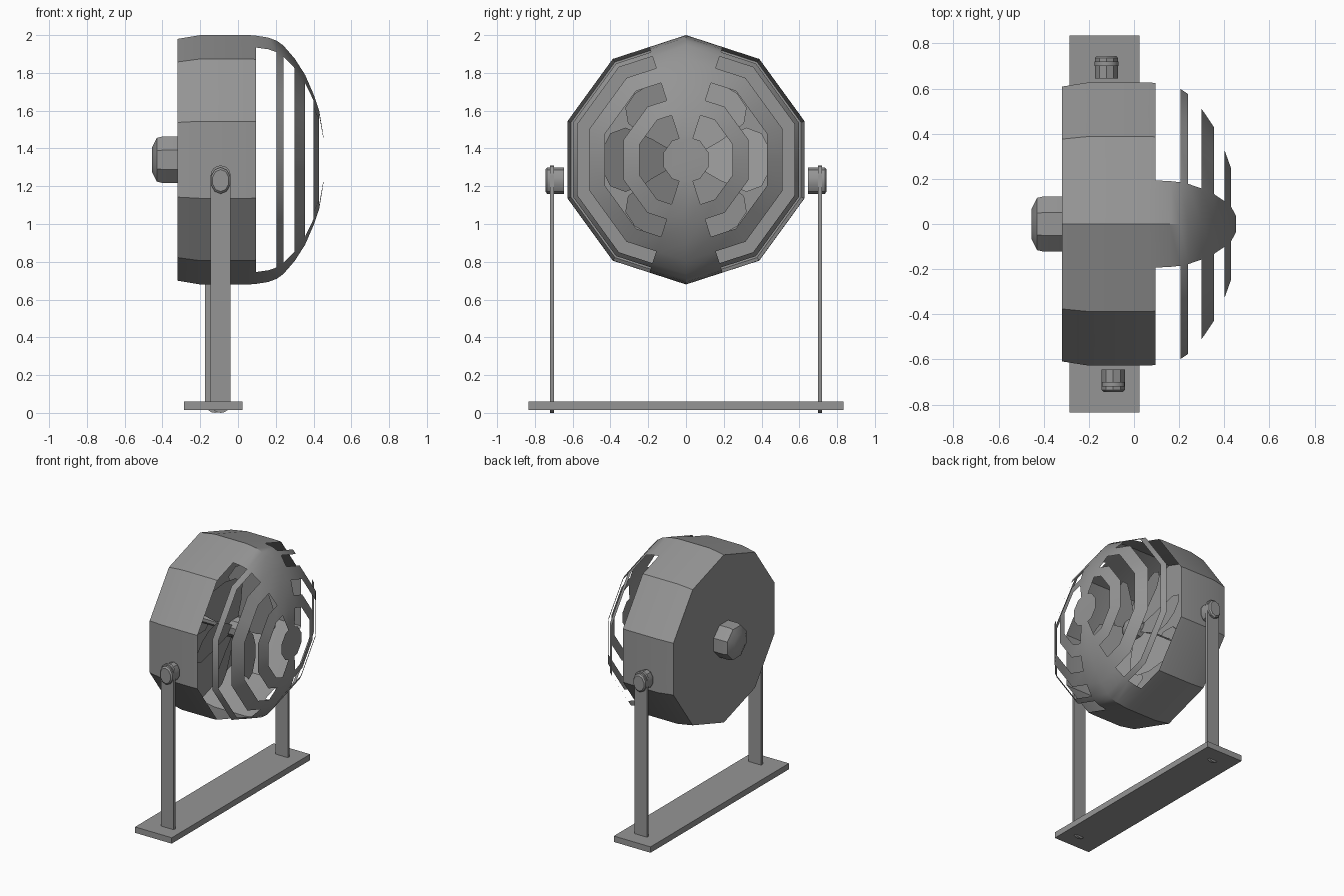
import bpy, bmesh, math
from mathutils import Matrix

old = bpy.data.objects.get("Cube")
if old:
    bpy.data.objects.remove(old)

grey = bpy.data.materials.new("metal grey")
grey.use_nodes = True
COLOUR = (0.3, 0.3, 0.3, 1)
grey.diffuse_color = COLOUR
grey.node_tree.nodes["Principled BSDF"].inputs["Base Color"].default_value = COLOUR

AXIS_Z = 1.34


def finish(name, bm, matrix=None, smooth=True):
    """Turn a bmesh into a finished grey object."""
    if matrix:
        bmesh.ops.transform(bm, matrix=matrix, verts=bm.verts)
    mesh = bpy.data.meshes.new(name)
    bm.to_mesh(mesh)
    bm.free()
    obj = bpy.data.objects.new(name, mesh)
    bpy.context.collection.objects.link(obj)
    mesh.materials.append(grey)
    if smooth:
        bpy.ops.object.select_all(action="DESELECT")
        obj.select_set(True)
        bpy.context.view_layer.objects.active = obj
        bpy.ops.object.shade_smooth_by_angle(angle=math.radians(30))
    return obj


def lathe(profile, sides, phase=0.0, split=False, keep=None):
    """Spin (x, radius) points about x; split adds edge midpoints, keep filters faces."""
    bm = bmesh.new()
    n = sides * 2 if split else sides
    rings = []
    for x, r in profile:
        ring = []
        for k in range(n):
            a = phase + math.tau * k / n
            rr = r * math.cos(math.pi / sides) if split and k % 2 else r
            ring.append(bm.verts.new((x, -rr * math.sin(a), rr * math.cos(a))))
        rings.append(ring)
    for i in range(len(rings) - 1):
        for k in range(n):
            if keep and not keep(i, k):
                continue
            j = (k + 1) % n
            bm.faces.new((rings[i][k], rings[i][j], rings[i + 1][j], rings[i + 1][k]))
    bm.faces.new(rings[0])
    bm.faces.new(rings[-1])
    bmesh.ops.delete(bm, geom=[v for v in bm.verts if not v.link_faces], context="VERTS")
    bmesh.ops.recalc_face_normals(bm, faces=bm.faces)
    return bm


# Ten-sided housing whose domed front is cut into guard rings
housing = [(-0.32, 0.64), (-0.2, 0.66), (0.06, 0.66), (0.095, 0.657), (0.16, 0.647),
           (0.205, 0.63), (0.24, 0.605), (0.30, 0.536), (0.355, 0.45),
           (0.40, 0.347), (0.43, 0.26), (0.452, 0.125)]
slots = {3, 4, 6, 8, 10}


def guard(i, k):
    spine = k in (0, 19, 9, 10)   # solid strips at top and bottom
    return spine or i not in slots


place = Matrix.Translation((0, 0, AXIS_Z))
finish("fan_housing", lathe(housing, 10, split=True, keep=guard), place)

# Motor knob on the back
knob = [(-0.455, 0.07), (-0.43, 0.125), (-0.40, 0.133), (-0.31, 0.133)]
finish("rear_knob", lathe(knob, 8, math.pi / 8), place)

# Shaft and rounded nose inside
shaft = [(-0.32, 0.04), (-0.08, 0.04), (-0.08, 0.08), (0.03, 0.08), (0.06, 0.06), (0.08, 0.02)]
finish("propeller_hub", lathe(shaft, 10), place)

# Pitched blades: root to rounded tip, each row a width across the radius
BLADES = 6
rows = [(0.06, 0.04), (0.18, 0.11), (0.32, 0.17), (0.40, 0.14), (0.44, 0.06)]
for b in range(BLADES):
    bm = bmesh.new()
    strip = []
    for r, w in rows:
        strip.append([bm.verts.new((-0.02 + s * w * 0.4, s * w, r)) for s in (-1, 0, 1)])
    for lo, hi in zip(strip, strip[1:]):
        for c in range(2):
            bm.faces.new((lo[c], lo[c + 1], hi[c + 1], hi[c]))
    turn = Matrix.Rotation(math.tau * (b + 0.5) / BLADES, 4, "X")
    finish(f"blade_{b + 1}", bm, place @ turn)

# Base plate
bm = bmesh.new()
bmesh.ops.create_cube(bm, size=1)
finish("base_plate", bm,
       Matrix.Translation((-0.13, 0, 0.0375)) @ Matrix.Diagonal((0.31, 1.67, 0.045, 1)), False)

# Round-ended posts through the base, each with a pivot bolt
HALF = 0.053
pivot = [(-0.05, 0.054), (0.04, 0.054), (0.05, 0.045)]
for side, label, cx in ((1, "left", -0.122), (-1, "right", -0.092)):
    bm = bmesh.new()
    outline = []
    for end, zc in ((0, 1.31 - HALF), (math.pi, HALF)):
        for k in range(9):
            a = end + math.pi * k / 8
            outline.append(bm.verts.new((HALF * math.cos(a), -0.01, zc + HALF * math.sin(a))))
    face = bm.faces.new(outline)
    out = bmesh.ops.extrude_face_region(bm, geom=[face])
    moved = [g for g in out["geom"] if isinstance(g, bmesh.types.BMVert)]
    bmesh.ops.translate(bm, verts=moved, vec=(0, 0.02, 0))
    bmesh.ops.recalc_face_normals(bm, faces=bm.faces)
    finish(f"{label}_post", bm, Matrix.Translation((cx, side * 0.71, 0)))
    finish(f"{label}_pivot_bolt", lathe(pivot, 10),
           Matrix.Translation((cx, side * 0.695, 1.23))
           @ Matrix.Rotation(side * math.pi / 2, 4, "Z") @ Matrix.Diagonal((1, 1, 1.3, 1)))
